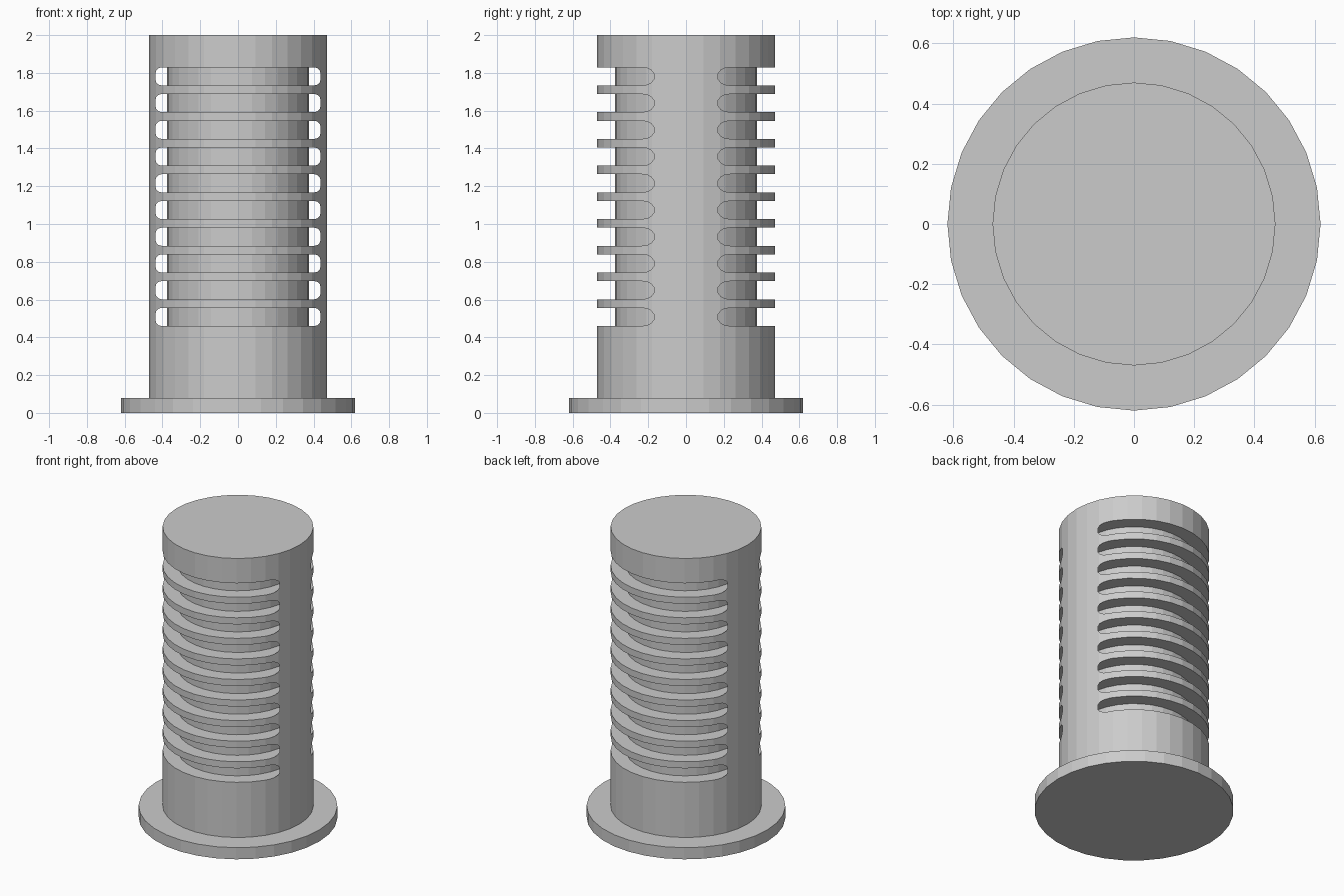
import bpy, bmesh
from math import sin, cos, pi, radians

if "Cube" in bpy.data.objects:
    bpy.data.objects.remove(bpy.data.objects["Cube"])

SIDES = 32


def make_object(name, bm):
    bmesh.ops.recalc_face_normals(bm, faces=bm.faces[:])
    mesh = bpy.data.meshes.new(name)
    bm.to_mesh(mesh)
    bm.free()
    ob = bpy.data.objects.new(name, mesh)
    bpy.context.collection.objects.link(ob)
    return ob


def lathe(name, profile):
    """Closed solid of stacked rings from (radius, z) points."""
    bm = bmesh.new()
    rings = [[bm.verts.new((r * cos(2 * pi * i / SIDES), r * sin(2 * pi * i / SIDES), z))
              for i in range(SIDES)] for r, z in profile]
    for a, b in zip(rings, rings[1:]):
        for i in range(SIDES):
            j = (i + 1) % SIDES
            bm.faces.new((a[i], a[j], b[j], b[i]))
    bm.faces.new(rings[0])
    bm.faces.new(rings[-1])
    return make_object(name, bm)


def add_slot(bm, z_mid, half_w=0.437, half_h=0.048, r=0.032, seg=3):
    """Rounded-rectangle prism running right through along y."""
    outline = []
    for k, (sx, sz) in enumerate([(1, 1), (-1, 1), (-1, -1), (1, -1)]):
        for s in range(seg + 1):
            a = radians(90 * k + 90 * s / seg)
            outline.append((sx * (half_w - r) + r * cos(a),
                            z_mid + sz * (half_h - r) + r * sin(a)))
    front = [bm.verts.new((x, -0.8, z)) for x, z in outline]
    back = [bm.verts.new((x, 0.8, z)) for x, z in outline]
    bm.faces.new(front)
    bm.faces.new(back)
    for i in range(len(outline)):
        j = (i + 1) % len(outline)
        bm.faces.new((front[i], front[j], back[j], back[i]))


def boolean(ob, tool, operation):
    mod = ob.modifiers.new(operation.title(), 'BOOLEAN')
    mod.operation = operation
    mod.solver = 'EXACT'
    mod.object = tool
    tool.hide_render = True
    tool.hide_set(True)


# Flanged post
post = lathe("flanged_post", [(0.62, 0), (0.62, 0.08), (0.47, 0.08), (0.47, 2.0)])

# Ten slots cut through front to back
bm = bmesh.new()
for i in range(10):
    add_slot(bm, 0.508 + i * 0.1415)
slots = make_object("slot_cutter", bm)
boolean(post, slots, 'DIFFERENCE')

# Inner core left standing behind the slots
core = lathe("inner_core", [(0.375, 0.3), (0.375, 1.92)])
boolean(post, core, 'UNION')

# Bake the booleans and remove the helpers
bpy.context.view_layer.update()
deps = bpy.context.evaluated_depsgraph_get()
baked = bpy.data.meshes.new_from_object(post.evaluated_get(deps))
post.modifiers.clear()
post.data = baked
for helper in (slots, core):
    bpy.data.objects.remove(helper)
